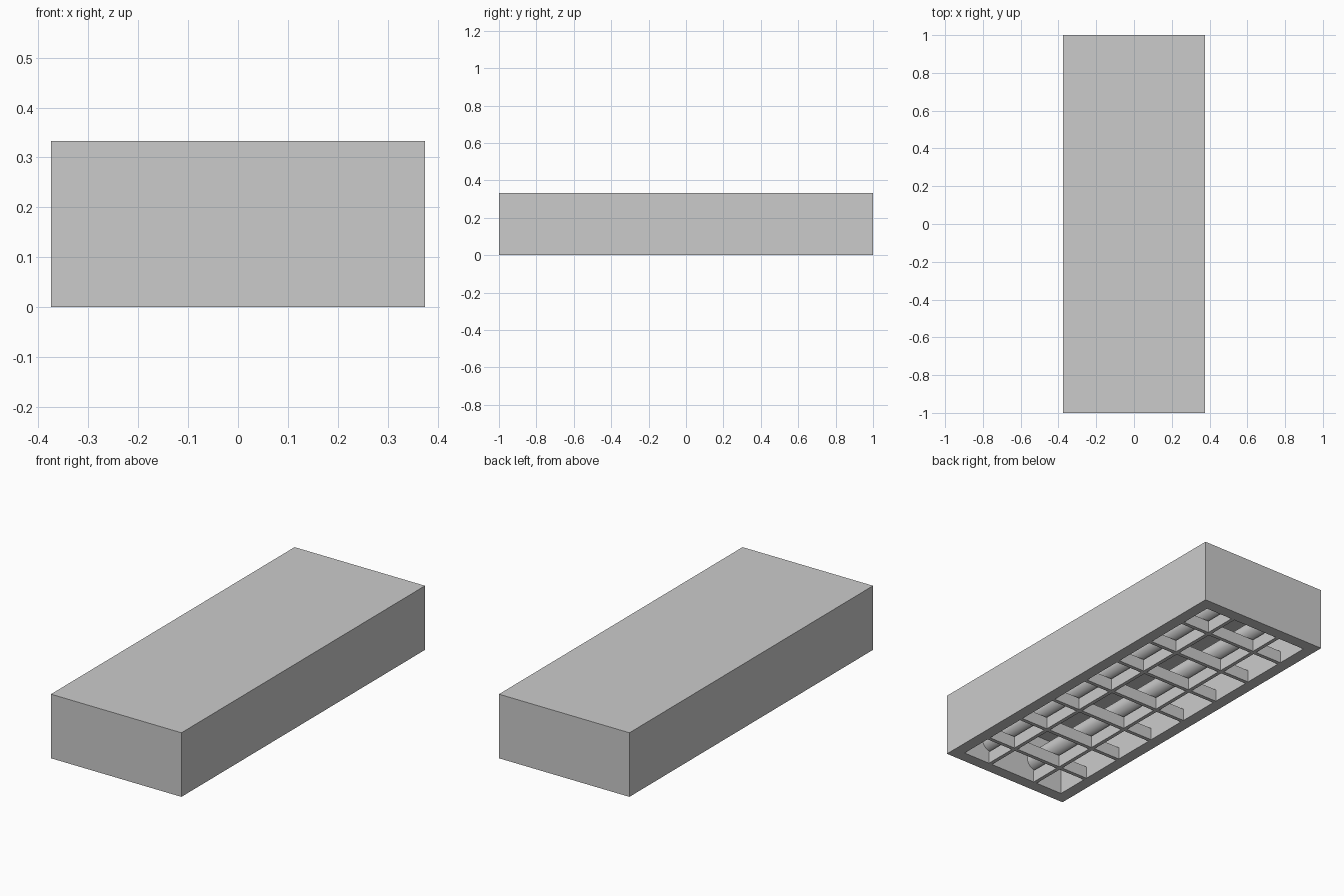
import bpy, bmesh
from mathutils import Matrix
from math import radians

if "Cube" in bpy.data.objects:
    bpy.data.objects.remove(bpy.data.objects["Cube"])

L, W, H = 2.0, 0.75, 0.333   # outer size (y, x, z)
T = 0.0625                   # wall thickness
BAR, BAR_H = 0.02, 0.065     # lattice bar width and height
BAR_X = 0.145                # offset of lengthwise bars and rods


def ring(bm, x, y, z):
    return [bm.verts.new((sx * x, sy * y, z)) for sx, sy in ((-1, -1), (1, -1), (1, 1), (-1, 1))]


def box(bm, cx, cy, sx, sy, z0, z1):
    geom = bmesh.ops.create_cube(bm, size=1)["verts"]
    bmesh.ops.scale(bm, vec=(sx, sy, z1 - z0), verts=geom)
    bmesh.ops.translate(bm, vec=(cx, cy, (z0 + z1) / 2), verts=geom)


def finish(bm, name):
    bmesh.ops.recalc_face_normals(bm, faces=bm.faces)
    mesh = bpy.data.meshes.new(name)
    bm.to_mesh(mesh)
    bm.free()
    obj = bpy.data.objects.new(name, mesh)
    bpy.context.collection.objects.link(obj)
    return obj


# Hollow shell, open underneath: top, outer walls, rim, inner walls, ceiling
bm = bmesh.new()
rings = [ring(bm, W / 2, L / 2, H), ring(bm, W / 2, L / 2, 0),
         ring(bm, W / 2 - T, L / 2 - T, 0), ring(bm, W / 2 - T, L / 2 - T, H - T)]
bm.faces.new(rings[0])
for a, b in zip(rings, rings[1:]):
    for i in range(4):
        j = (i + 1) % 4
        bm.faces.new((a[i], a[j], b[j], b[i]))
bm.faces.new(rings[-1])
finish(bm, "hollow_shell")

# Lattice of low bars across the opening
bm = bmesh.new()
for x in (-BAR_X, BAR_X):
    box(bm, x, 0, BAR, L - 2 * T, 0, BAR_H)
for k in range(-3, 4):
    box(bm, 0, k * 0.25, W - 2 * T, BAR, 0, BAR_H)
finish(bm, "underside_lattice")

# Round rods running lengthwise above the lattice
bm = bmesh.new()
for x in (-BAR_X, BAR_X):
    bmesh.ops.create_cone(bm, segments=32, radius1=0.05, radius2=0.05, depth=L - 2 * T,
                          matrix=Matrix.Translation((x, 0, 0.12)) @ Matrix.Rotation(radians(90), 4, 'X'))
rods = finish(bm, "lengthwise_rods")
for p in rods.data.polygons:
    p.use_smooth = len(p.vertices) == 4
